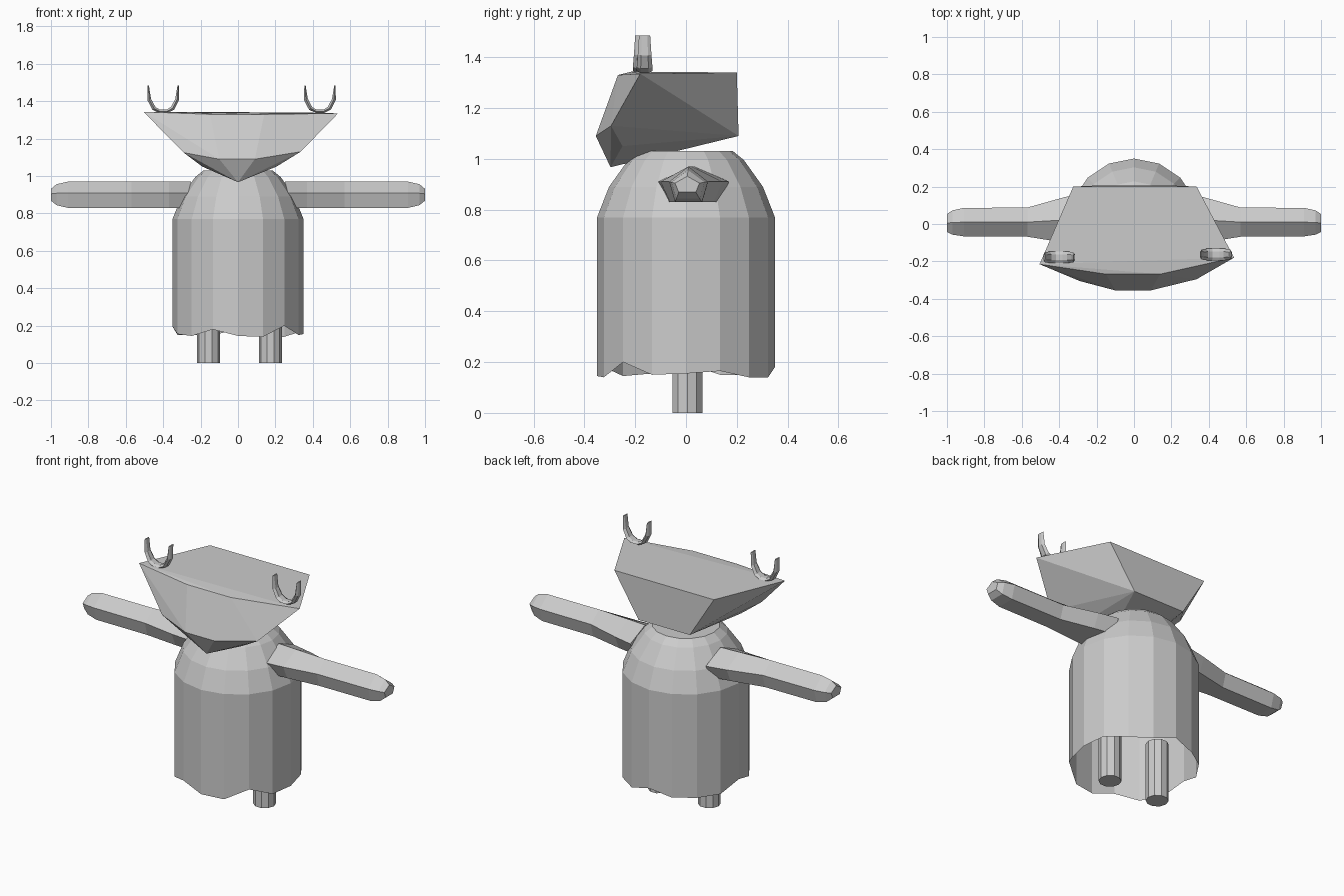
import bpy, bmesh
from math import sin, cos, tau, atan2

if "Cube" in bpy.data.objects:
    bpy.data.objects.remove(bpy.data.objects["Cube"])


def finish(bm, name):
    bmesh.ops.recalc_face_normals(bm, faces=bm.faces)
    me = bpy.data.meshes.new(name)
    bm.to_mesh(me)
    bm.free()
    ob = bpy.data.objects.new(name, me)
    bpy.context.collection.objects.link(ob)
    return ob


def loft(name, rings, cap_start=True, cap_end=True):
    """Skin a list of equal-length point rings."""
    bm = bmesh.new()
    vs = [[bm.verts.new(p) for p in r] for r in rings]
    n = len(rings[0])
    for a, b in zip(vs, vs[1:]):
        for i in range(n):
            j = (i + 1) % n
            bm.faces.new((a[i], a[j], b[j], b[i]))
    if cap_start:
        bm.faces.new(vs[0])
    if cap_end:
        bm.faces.new(vs[-1])
    return finish(bm, name)


def circle(r, z, n, cx=0, cy=0):
    return [(cx + r * cos(tau * i / n), cy + r * sin(tau * i / n), z) for i in range(n)]


# Robe body: open at the bottom with a ragged hem (heights go round from +x)
hem = [.155, .165, .14, .14, .18, .15, .15, .15, .195, .155, .145, .18, .145, .14, .2, .15]
rings = [[(x, y, z) for (x, y, _), z in zip(circle(.35, 0, 16), hem)]]
rings += [circle(r, z, 16) for r, z in [(.35, .77), (.303, .89), (.228, .995), (.185, 1.03)]]
loft("robe_body", rings, cap_start=False)

# Legs
for side, x in (("left", -.158), ("right", .173)):
    loft(side + "_leg", [circle(.062, z, 10, x, .005) for z in (0, .35)])

# Arms: five-sided section, flared at the shoulder, bevelled at the hand
section = [(0, .97), (1, .91), (.7, .83), (-.7, .83), (-1, .91)]
stations = [(.25, .14, 1, .03), (.37, .122, 1, .022), (.57, .078, 1, .01),
            (.91, .076, 1, .01), (.97, .065, .8, .008), (1.0, .048, .45, .005)]
for side, s in (("left", -1), ("right", 1)):
    loft(side + "_arm", [[(s * x, cy + w * u, .9 + (z - .9) * k) for u, z in section]
                         for x, w, k, cy in stations])

# Head: convex wedge with wide front corners and a pointed chin
bm = bmesh.new()
for p in [(-.325, .2, 1.34), (.335, .2, 1.34),
          (-.505, -.215, 1.343), (.535, -.18, 1.335),
          (-.15, -.268, 1.33), (.14, -.268, 1.33),
          (-.29, -.305, 1.125), (.335, -.295, 1.13),
          (-.1, -.355, 1.09), (.09, -.355, 1.09),
          (-.19, -.25, 1.05), (.205, -.25, 1.05),
          (0, -.297, .967),
          (-.17, .207, 1.09), (.17, .207, 1.09)]:
    bm.verts.new(p)
bmesh.ops.convex_hull(bm, input=bm.verts)
bmesh.ops.dissolve_limit(bm, angle_limit=.03, verts=bm.verts, edges=bm.edges)
finish(bm, "head")

# Horns: U-shaped sweeps with thin tips (offset x, z, half thickness, half depth)
half = [(-.08, 1.485, .004, .022), (-.075, 1.41, .012, .027), (-.05, 1.362, .013, .031),
        (-.02, 1.346, .01, .031)]
path = half + [(-x, z, t, d) for x, z, t, d in reversed(half)]
for side, cx, cy in (("left", -.4, -.178), ("right", .438, -.163)):
    rings = []
    for i, (x, z, t, d) in enumerate(path):
        a, b = path[max(i - 1, 0)], path[min(i + 1, len(path) - 1)]
        ang = atan2(b[1] - a[1], b[0] - a[0])
        rings.append([(cx + x - sin(ang) * t * sin(tau * k / 6),
                       cy + d * cos(tau * k / 6),
                       z + cos(ang) * t * sin(tau * k / 6)) for k in range(6)])
    loft(side + "_horn", rings)
